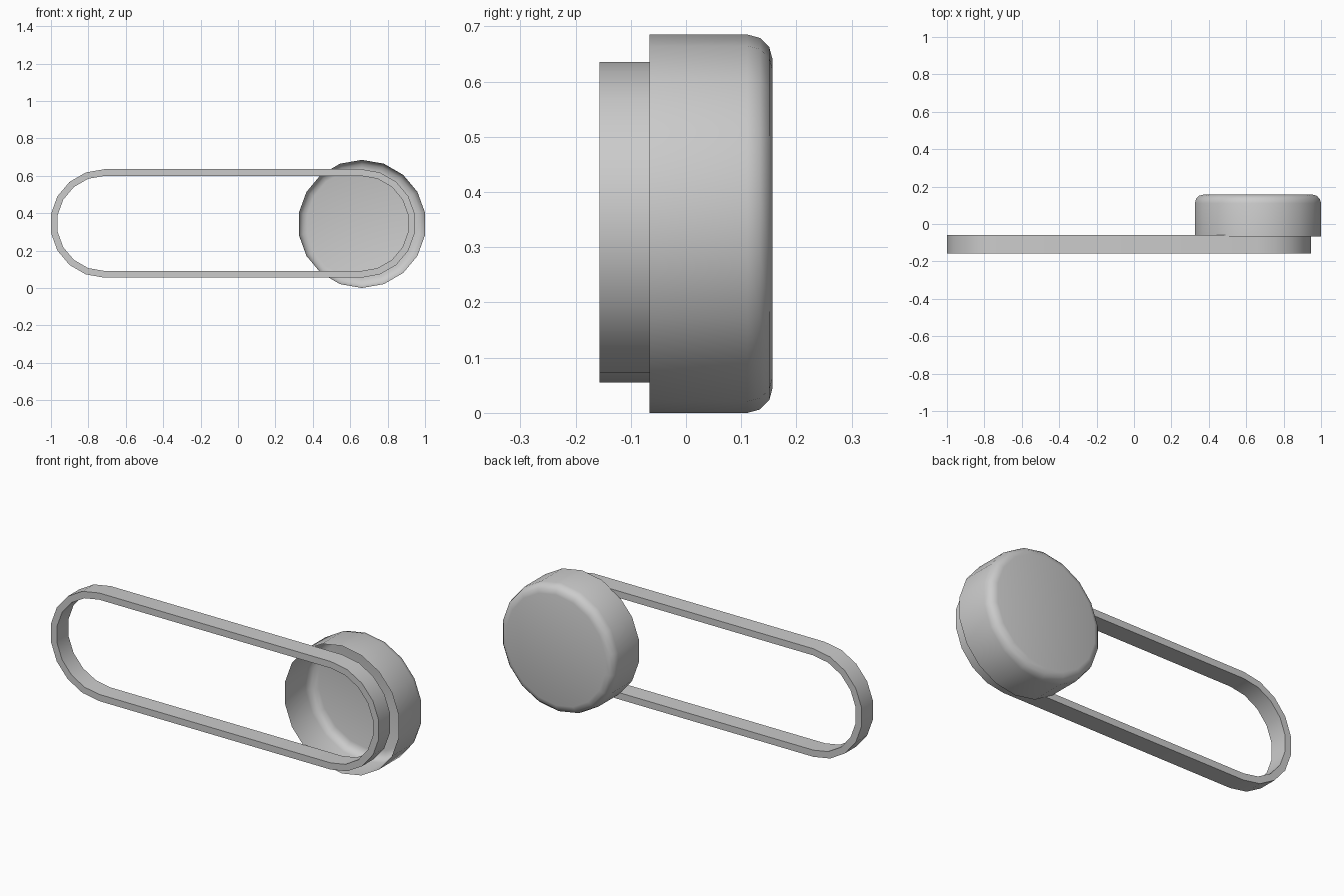
import bpy, bmesh, math

if "Cube" in bpy.data.objects:
    bpy.data.objects.remove(bpy.data.objects["Cube"])

SIDES = 18
CX = 0.6627          # shared axis of the cap and the band's right end


def finish(bm, name, angle=35):
    mesh = bpy.data.meshes.new(name)
    bm.to_mesh(mesh)
    bm.free()
    ob = bpy.data.objects.new(name, mesh)
    bpy.context.collection.objects.link(ob)
    bpy.ops.object.select_all(action='DESELECT')
    ob.select_set(True)
    bpy.context.view_layer.objects.active = ob
    bpy.ops.object.shade_smooth_by_angle(angle=math.radians(angle))
    return ob


def arc(cx, cz, r, start, steps):
    return [(cx + r * math.cos(start + 2 * math.pi * i / SIDES),
             cz + r * math.sin(start + 2 * math.pi * i / SIDES)) for i in range(steps)]


def ring(bm, pts, y):
    return [bm.verts.new((x, y, z)) for x, z in pts]


def bridge(bm, a, b):
    n = len(a)
    for i in range(n):
        bm.faces.new((a[i], a[(i + 1) % n], b[(i + 1) % n], b[i]))


# Round cap: open-fronted cup with a rounded back edge
R, FILLET, BACK = 0.3425, 0.046, 0.157
profile = [(R, -0.066)]
for k in range(4):
    t = math.radians(30 * k)
    profile.append((R - FILLET * (1 - math.cos(t)), BACK - FILLET * (1 - math.sin(t))))
bm = bmesh.new()
rings = [ring(bm, arc(CX, R, r, math.pi / 2, SIDES), y) for r, y in profile]
for a, b in zip(rings, rings[1:]):
    bridge(bm, b, a)
bm.faces.new(rings[-1])
bm.normal_update()
if rings[-1][0].link_faces[-1].normal.y < 0 and bm.faces[:][-1].normal.y < 0:
    bmesh.ops.reverse_faces(bm, faces=[bm.faces[:][-1]])
bmesh.ops.recalc_face_normals(bm, faces=bm.faces[:])
finish(bm, "round_cap")


# Long band: stadium-shaped loop with a rectangular section
def stadium(r):
    half = SIDES // 2 + 1
    return (arc(CX - 0.003, 0.345, r, -math.pi / 2, half)
            + arc(-0.7144, 0.345, r, math.pi / 2, half))


bm = bmesh.new()
section = [(0.29, -0.157), (0.29, -0.06), (0.254, -0.06), (0.254, -0.157)]
loops = [ring(bm, stadium(r), y) for r, y in section]
for i in range(4):
    bridge(bm, loops[i], loops[(i + 1) % 4])
bmesh.ops.recalc_face_normals(bm, faces=bm.faces[:])
finish(bm, "long_band")
